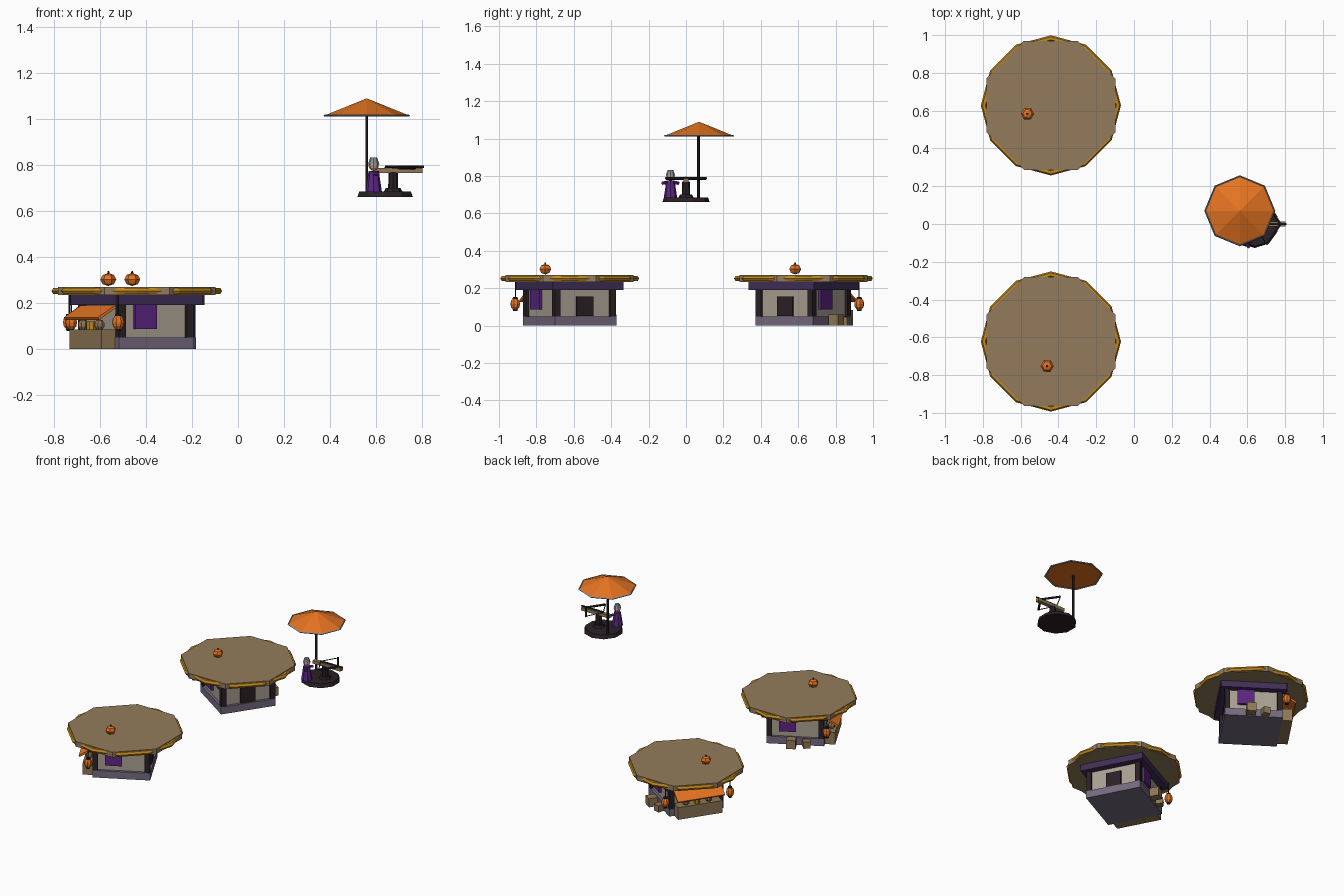
import bpy, bmesh
from math import radians, pi, cos, sin
from mathutils import Matrix, Vector

if "Cube" in bpy.data.objects:
    bpy.data.objects.remove(bpy.data.objects["Cube"])


def mat(name, r, g, b):
    m = bpy.data.materials.new(name)
    m.diffuse_color = ((r / 255) ** 2.2, (g / 255) ** 2.2, (b / 255) ** 2.2, 1)
    m.use_nodes = True
    m.node_tree.nodes["Principled BSDF"].inputs["Base Color"].default_value = m.diffuse_color
    return m


BROWN = mat("roof_brown", 146, 122, 92)
GOLD = mat("gold", 190, 135, 35)
ORANGE = mat("orange", 228, 115, 38)
PURPLE = mat("purple", 92, 42, 128)
BEAM = mat("dark_purple", 66, 50, 88)
STONE = mat("stone", 116, 106, 126)
WALL = mat("plaster", 168, 158, 144)
DARK = mat("dark_wood", 46, 38, 42)
TAN = mat("crate_tan", 142, 120, 86)
SKIN = mat("skin", 205, 160, 125)
STEEL = mat("steel", 135, 142, 152)


def finish(name, bm, material, M):
    bmesh.ops.transform(bm, matrix=M, verts=bm.verts)
    me = bpy.data.meshes.new(name)
    bm.to_mesh(me)
    bm.free()
    me.materials.append(material)
    ob = bpy.data.objects.new(name, me)
    bpy.context.collection.objects.link(ob)
    return ob


def T(x, y, z):
    return Matrix.Translation((x, y, z))


def box(name, size, loc, material, M=Matrix(), rot=Matrix()):
    bm = bmesh.new()
    bmesh.ops.create_cube(bm, size=1)
    return finish(name, bm, material, M @ T(*loc) @ rot @ Matrix.Diagonal((*size, 1)))


def cone(name, n, r1, r2, z0, z1, xy, material, M=Matrix(), turn=0.0):
    bm = bmesh.new()
    bmesh.ops.create_cone(bm, cap_ends=True, segments=n, radius1=r1, radius2=r2, depth=z1 - z0)
    return finish(name, bm, material,
                  M @ T(xy[0], xy[1], (z0 + z1) / 2) @ Matrix.Rotation(turn, 4, 'Z'))


def ball(name, u, v, r, loc, material, M=Matrix(), squash=1.0):
    bm = bmesh.new()
    bmesh.ops.create_uvsphere(bm, u_segments=u, v_segments=v, radius=r)
    return finish(name, bm, material, M @ T(*loc) @ Matrix.Diagonal((1, 1, squash, 1)))


def rod(name, a, b, r, material, M=Matrix(), n=6):
    a, b = Vector(a), Vector(b)
    d = b - a
    bm = bmesh.new()
    bmesh.ops.create_cone(bm, cap_ends=True, segments=n, radius1=r, radius2=r, depth=d.length)
    return finish(name, bm, material,
                  M @ Matrix.Translation((a + b) / 2) @ d.to_track_quat('Z', 'Y').to_matrix().to_4x4())


def ring(name, R, r, n, k, loc, material):
    bm = bmesh.new()
    v = [[bm.verts.new(((R + r * cos(2 * pi * j / k)) * cos(2 * pi * i / n),
                        (R + r * cos(2 * pi * j / k)) * sin(2 * pi * i / n),
                        r * sin(2 * pi * j / k))) for j in range(k)] for i in range(n)]
    for i in range(n):
        for j in range(k):
            a, b = (i + 1) % n, (j + 1) % k
            bm.faces.new((v[i][j], v[a][j], v[a][b], v[i][b]))
    return finish(name, bm, material, T(*loc))


def house(tag, x, y, angle):
    # local frame: window side +x, crates +y, stall -x, banner -y
    M = T(x, y, 0) @ Matrix.Rotation(radians(angle), 4, 'Z')
    p = tag + "_"
    box(p + "foundation", (.37, .37, .05), (0, 0, .025), STONE, M)
    box(p + "walls", (.335, .335, .15), (0, 0, .122), WALL, M)
    for sx in (-1, 1):
        for sy in (-1, 1):
            box(p + "corner_post", (.034, .034, .15), (sx * .167, sy * .167, .122), DARK, M)
    box(p + "eave_beam", (.425, .425, .045), (0, 0, .213), BEAM, M)
    # octagonal roof slab with gold rim
    cone(p + "roof_slab", 8, .37, .37, .234, .27, (x, y), BROWN, turn=pi / 8)
    ring(p + "roof_rim", .355, .016, 12, 6, (x, y, .252), GOLD)
    # window and banners
    box(p + "window", (.02, .10, .105), (.168, 0, .103), DARK, M)
    box(p + "front_banner", (.107, .02, .105), (-.05, -.174, .14), PURPLE, M)
    box(p + "back_banner", (.107, .02, .105), (.05, .174, .14), PURPLE, M)
    # stall counter, awning and goods
    box(p + "stall_counter", (.068, .30, .085), (-.217, 0, .0425), TAN, M)
    box(p + "awning", (.10, .32, .012), (-.23, 0, .158), ORANGE, M,
        Matrix.Rotation(radians(-32), 4, 'Y'))
    ball(p + "melon_a", 8, 5, .024, (-.22, .085, .105), TAN, M)
    cone(p + "gold_jar", 8, .022, .022, .085, .12, (-.22, .01), GOLD, M)
    ball(p + "melon_b", 8, 5, .024, (-.22, -.07, .105), TAN, M)
    # hanging lanterns
    for s in (-1, 1):
        c = (-.207, s * .22)
        ball(p + "lantern", 8, 6, .027, (*c, .116), ORANGE, M, 1.25)
        cone(p + "lantern_cap", 8, .015, .013, .143, .153, c, DARK, M)
        cone(p + "lantern_base", 8, .012, .013, .078, .086, c, DARK, M)
        rod(p + "lantern_cord", (*c, .15), (*c, .236), .003, DARK, M)
    # crates
    box(p + "large_crate", (.06, .06, .06), (.02, .225, .03), TAN, M)
    box(p + "small_crate", (.046, .046, .046), (-.075, .212, .023), TAN, M,
        Matrix.Rotation(.3, 4, 'Z'))
    # roof pumpkin
    q = (-.078, -.106)
    ball(p + "pumpkin", 6, 4, .035, (*q, .302), ORANGE, M, .8)
    cone(p + "pumpkin_stem", 5, .006, .004, .325, .338, q, DARK, M)


house("south_house", -.44, -.622, 27.6)
house("north_house", -.44, .628, -34)

# floating weapon platform
cone("platform", 10, .127, .118, .66, .685, (.64, 0), DARK)
# parasol
rod("parasol_pole", (.56, .067, .68), (.56, .067, 1.03), .007, DARK)
cone("parasol_canopy", 8, .185, 0, 1.015, 1.09, (.56, .07), ORANGE)
ring("parasol_rim", .183, .005, 8, 4, (.56, .07, 1.015), STEEL)
# guard
g = (.59, -.083)
cone("guard_robe", 8, .036, .022, .683, .775, g, PURPLE)
ball("guard_head", 8, 6, .022, (*g, .797), SKIN)
cone("guard_helmet", 8, .025, .015, .803, .832, g, STEEL)
for s in (-1, 1):
    rod("guard_arm", (g[0], g[1] + s * .018, .765), (g[0] + .02, g[1] + s * .042, .762), .009, PURPLE)
# large crossbow on its stand
cone("crossbow_stand_foot", 8, .04, .032, .685, .70, (.675, 0), DARK)
cone("crossbow_stand", 8, .022, .02, .70, .77, (.675, 0), DARK)
box("crossbow_stock", (.215, .026, .022), (.695, 0, .776), TAN)
rod("crossbow_bolt", (.64, 0, .792), (.808, 0, .792), .006, DARK)
for s in (-1, 1):
    rod("crossbow_arm", (.775, 0, .788), (.70, s * .108, .788), .008, DARK)
    rod("crossbow_string", (.70, s * .108, .788), (.64, 0, .79), .003, DARK)
